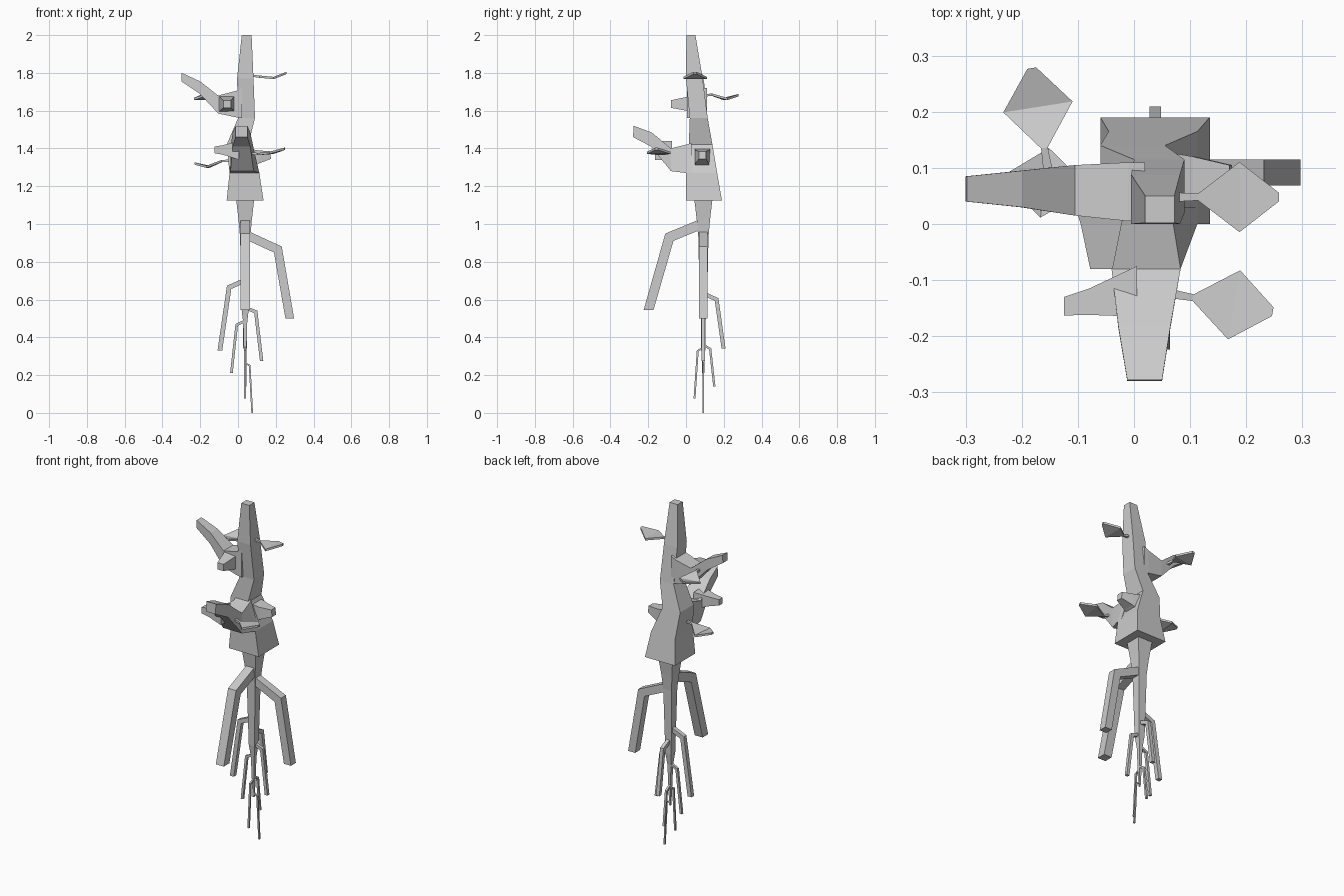
import bpy, bmesh
from math import cos, sin, radians
from mathutils import Vector as V

if "Cube" in bpy.data.objects:
    bpy.data.objects.remove(bpy.data.objects["Cube"])


def loft(name, rings):
    """Join four-cornered rings into a closed flat-faced solid."""
    bm = bmesh.new()
    loops = [[bm.verts.new(p) for p in r] for r in rings]
    for a, b in zip(loops, loops[1:]):
        for i in range(4):
            j = (i + 1) % 4
            bm.faces.new((a[i], a[j], b[j], b[i]))
    bm.faces.new(loops[0])
    bm.faces.new(loops[-1])
    bmesh.ops.recalc_face_normals(bm, faces=bm.faces)
    me = bpy.data.meshes.new(name)
    bm.to_mesh(me)
    bm.free()
    ob = bpy.data.objects.new(name, me)
    bpy.context.collection.objects.link(ob)
    return ob


def z_ring(z, x0, x1, y0, y1):
    return [(x0, y0, z), (x1, y0, z), (x1, y1, z), (x0, y1, z)]


def x_ring(x_low, z_low, x_high, z_high, y0, y1):
    return [(x_low, y0, z_low), (x_low, y1, z_low), (x_high, y1, z_high), (x_high, y0, z_high)]


def y_ring(y_low, z_low, y_high, z_high, x0, x1, t0=None, t1=None):
    t0, t1 = (x0, x1) if t0 is None else (t0, t1)
    return [(x0, y_low, z_low), (x1, y_low, z_low), (t1, y_high, z_high), (t0, y_high, z_high)]


# Trunk, kinked in the middle
loft("trunk", [z_ring(1.125, -.06, .135, 0, .19),
               z_ring(1.27, -.045, .113, 0, .165),
               z_ring(1.42, -.06, .055, .015, .14),
               z_ring(1.56, 0, .09, .02, .115),
               z_ring(1.77, -.005, .082, 0, .088),
               z_ring(2.0, .02, .072, .002, .05)])

# Two large elbowed branches
loft("left_branch", [x_ring(.02, 1.56, .02, 1.72, .005, .11),
                     x_ring(-.01, 1.565, -.01, 1.705, .005, .11),
                     x_ring(-.105, 1.585, -.105, 1.68, .015, .105),
                     x_ring(-.203, 1.69, -.2, 1.755, .03, .095),
                     x_ring(-.3, 1.755, -.298, 1.80, .04, .085)])
loft("front_branch", [y_ring(.03, 1.27, .03, 1.43, -.045, .113, -.03, .065),
                      y_ring(0, 1.27, 0, 1.42, -.045, .113, -.025, .07),
                      y_ring(-.08, 1.28, -.08, 1.40, -.04, .083),
                      y_ring(-.185, 1.41, -.182, 1.485, -.028, .065),
                      y_ring(-.28, 1.46, -.278, 1.52, -.012, .05)])

# Short cut stubs
loft("upper_stub", [y_ring(.03, 1.59, .03, 1.68, -.105, -.015),
                    y_ring(0, 1.60, 0, 1.672, -.095, -.022),
                    y_ring(-.08, 1.615, -.08, 1.655, -.078, -.038)])
loft("front_stub", [x_ring(.005, 1.34, .005, 1.44, -.165, -.075),
                    x_ring(-.08, 1.367, -.08, 1.417, -.162, -.115),
                    x_ring(-.125, 1.375, -.125, 1.41, -.163, -.13)])
loft("right_stub", [x_ring(.05, 1.29, .05, 1.40, .045, .13),
                    x_ring(.11, 1.32, .105, 1.39, .05, .12),
                    x_ring(.175, 1.345, .17, 1.385, .068, .105)])


def leaf(name, x, y, angle, heights):
    """Folded diamond leaf on a thin stem, running outward at an angle."""
    d = V((cos(radians(angle)), sin(radians(angle)), 0))
    n = V((-d.y, d.x, 0))
    rings = []
    for s, w, z in zip((0, .036, .11, .18), (.008, .006, .0625, .008), heights):
        c = V((x, y, z)) + d * s
        t = V((0, 0, .006))
        rings.append([c - n * w - t, c + n * w - t, c + n * w + t, c - n * w + t])
    loft(name, rings)


leaf("leaf_top", .078, .048, 0, (1.785, 1.78, 1.773, 1.80))
leaf("leaf_back", -.154, .10, 99, (1.68, 1.685, 1.662, 1.682))
leaf("leaf_front", .07, -.125, -10, (1.375, 1.37, 1.377, 1.398))
leaf("leaf_left", -.05, .06, 173, (1.335, 1.333, 1.303, 1.32))

# Taproot tapering downward
CX, CY = .038, .092
loft("taproot", [z_ring(z, CX - h, CX + h, CY - h, CY + h) for z, h in
                 ((1.14, .049), (1.02, .035), (.93, .027), (.55, .019),
                  (.48, .011), (.33, .007), (.24, .004))])


def root(name, direction, start, elbow, end, w):
    """Side root: runs outward, then bends down. Points are (radius, height)."""
    d = V((direction[0], direction[1], 0))
    side = V((-d.y, d.x, 0)) * w / 2
    up = V((0, 0, 1))
    pts = [V(p) for p in (start, elbow, end)]
    d1 = (pts[1] - pts[0]).normalized()
    d2 = (pts[2] - pts[1]).normalized()
    n1, n2 = V((-d1.y, d1.x)), V((-d2.y, d2.x))
    mitre = (n1 + n2).normalized()
    mitre = mitre / mitre.dot(n1)
    rings = []
    for p, n in zip(pts, (V((0, 1.1)), mitre, V((1, 0)))):
        a, b = p + n * w / 2, p - n * w / 2
        A, B = (V((CX, CY, 0)) + d * q.x + up * q.y for q in (a, b))
        rings.append([A - side, A + side, B + side, B - side])
    loft(name, rings)


# Side roots, getting finer towards the bottom
roots = [((0, -1), (.01, 1.0), (.18, .93), (.29, .545), .052),
         ((1, 0), (.01, .94), (.173, .865), (.236, .50), .046),
         ((-1, 0), (.005, .70), (.085, .665), (.134, .33), .025),
         ((0, 1), (.005, .63), (.07, .60), (.107, .34), .021),
         ((1, 0), (.005, .555), (.056, .535), (.087, .275), .018),
         ((-1, 0), (.005, .485), (.045, .466), (.073, .21), .014),
         ((0, 1), (.003, .36), (.036, .338), (.058, .14), .012),
         ((0, -1), (.003, .345), (.03, .328), (.047, .075), .010),
         ((1, 0), (-.002, .265), (.024, .25), (.037, 0), .009)]
for i, r in enumerate(roots):
    root(f"side_root_{i + 1}", *r)
